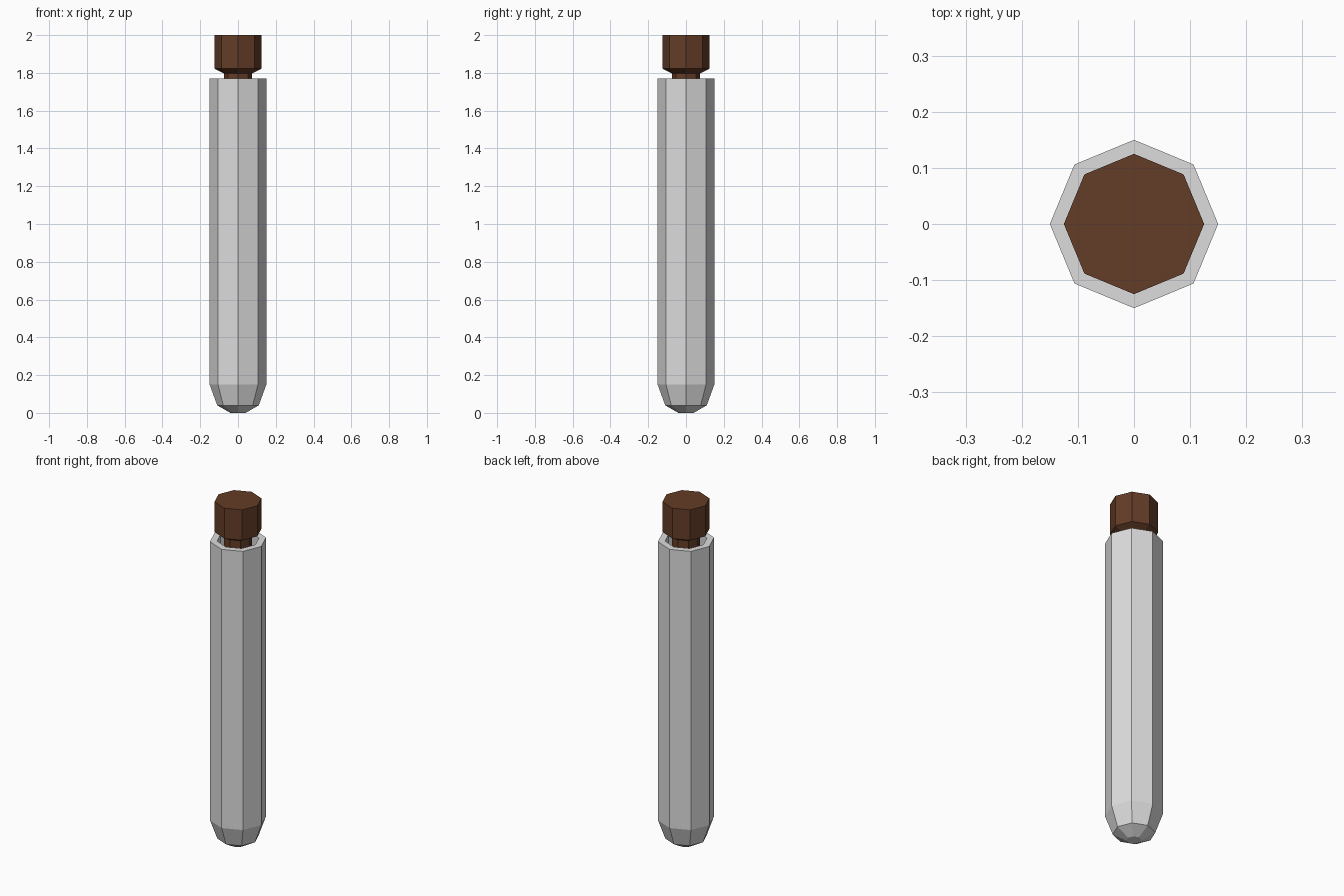
import bpy
import bmesh
from math import cos, sin, tau

cube = bpy.data.objects.get("Cube")
if cube:
    bpy.data.objects.remove(cube, do_unlink=True)

SIDES = 8


def make_material(name, color):
    mat = bpy.data.materials.new(name)
    mat.use_nodes = True
    mat.diffuse_color = color
    bsdf = next(n for n in mat.node_tree.nodes if n.type == 'BSDF_PRINCIPLED')
    bsdf.inputs["Base Color"].default_value = color
    return mat


def lathe(name, profile, mat):
    """Revolve (radius, height) points into a closed faceted solid."""
    bm = bmesh.new()
    rings = []
    for r, z in profile:
        rings.append([bm.verts.new((r * cos(tau * i / SIDES), r * sin(tau * i / SIDES), z))
                      for i in range(SIDES)])
    for low, high in zip(rings, rings[1:]):
        for i in range(SIDES):
            j = (i + 1) % SIDES
            bm.faces.new((low[i], low[j], high[j], high[i]))
    bm.faces.new(rings[0][::-1])
    bm.faces.new(rings[-1])
    bmesh.ops.recalc_face_normals(bm, faces=bm.faces)
    mesh = bpy.data.meshes.new(name)
    bm.to_mesh(mesh)
    bm.free()
    mesh.materials.append(mat)
    obj = bpy.data.objects.new(name, mesh)
    bpy.context.collection.objects.link(obj)
    return obj


glass = make_material("pale grey glass", (0.72, 0.72, 0.72, 1))
cork = make_material("brown cork", (0.127, 0.045, 0.02, 1))

# Hollow tube: outer wall upward, over the rim, then down the inside
lathe("tube", [(0.04, 0), (0.11, 0.04), (0.15, 0.15), (0.15, 1.77),
               (0.112, 1.77), (0.112, 0.16), (0.08, 0.07)], glass)

# Stopper: narrow neck, short flare and wide cap
lathe("stopper", [(0.075, 1.62), (0.075, 1.797), (0.125, 1.823), (0.125, 2)], cork)
